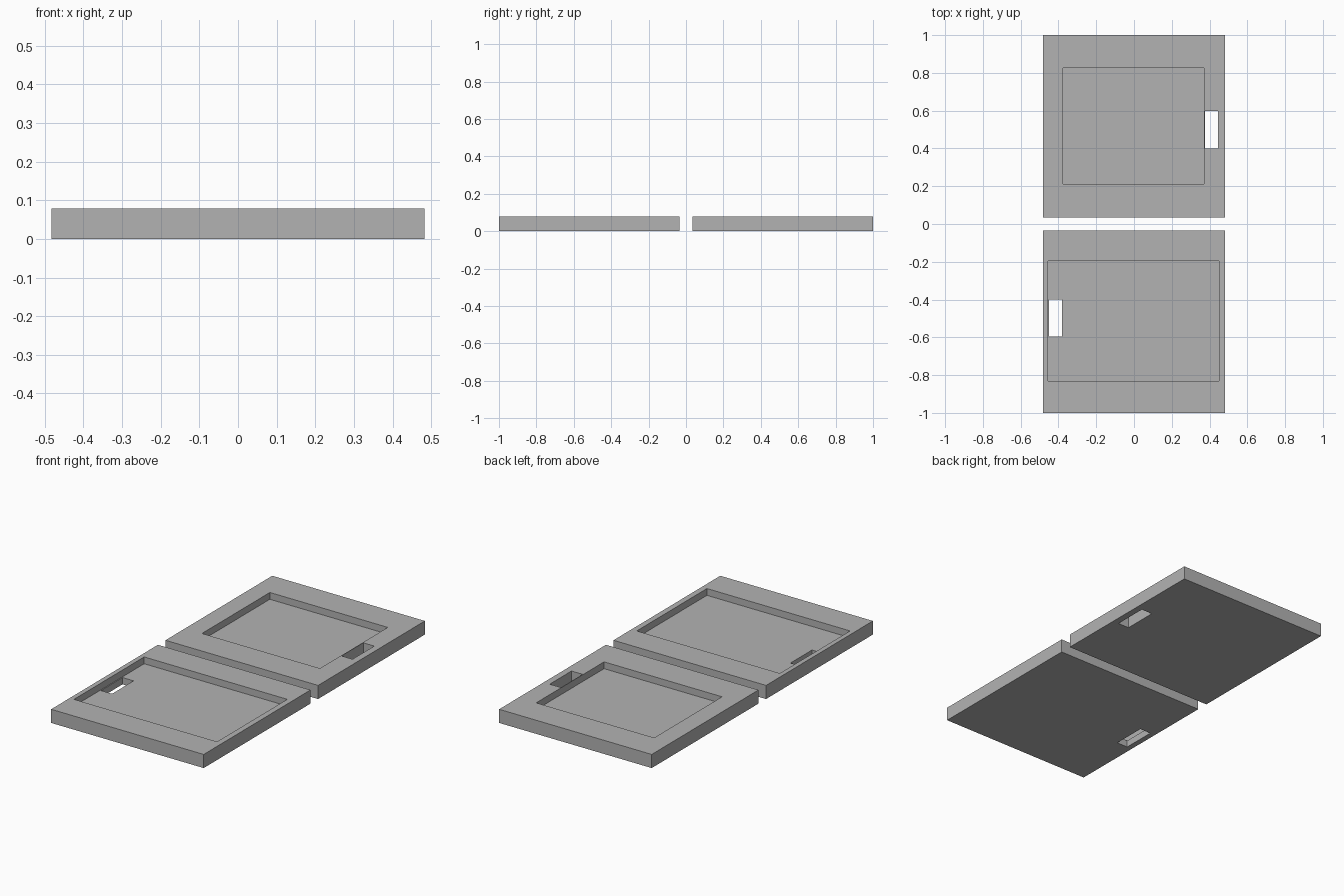
import bpy
import bmesh

if "Cube" in bpy.data.objects:
    bpy.data.objects.remove(bpy.data.objects["Cube"], do_unlink=True)

HALF_WIDTH = 0.483
THICKNESS = 0.078
FLOOR = THICKNESS / 2
GAP = 0.034

grey = bpy.data.materials.new("plain grey")
grey.use_nodes = True
colour = (0.45, 0.45, 0.45, 1)
grey.diffuse_color = colour
grey.node_tree.nodes["Principled BSDF"].inputs["Base Color"].default_value = colour


def box(name, x, y, z):
    """Box spanning the given (low, high) ranges."""
    bm = bmesh.new()
    bmesh.ops.create_cube(bm, size=1)
    for v in bm.verts:
        v.co = [r[0] if c < 0 else r[1] for c, r in zip(v.co, (x, y, z))]
    mesh = bpy.data.meshes.new(name)
    bm.to_mesh(mesh)
    bm.free()
    mesh.materials.append(grey)
    obj = bpy.data.objects.new(name, mesh)
    bpy.context.collection.objects.link(obj)
    return obj


def cut(target, cutter):
    """Subtract a cutter from the target, then discard it."""
    cutter.hide_render = True
    mod = target.modifiers.new("cut", "BOOLEAN")
    mod.operation = "DIFFERENCE"
    mod.solver = "EXACT"
    mod.object = cutter
    with bpy.context.temp_override(object=target, active_object=target):
        bpy.ops.object.modifier_apply(modifier=mod.name)
    bpy.data.objects.remove(cutter, do_unlink=True)


def tray(name, y, pocket_x, pocket_y, slot_x, slot_y):
    """Square slab with a shallow pocket and a slot right through."""
    slab = box(name, (-HALF_WIDTH, HALF_WIDTH), y, (0, THICKNESS))
    cut(slab, box("pocket_cutter", pocket_x, pocket_y, (FLOOR, THICKNESS + 0.1)))
    cut(slab, box("slot_cutter", slot_x, slot_y, (-0.1, THICKNESS + 0.1)))


# Front tray: wide pocket, slot in its floor
tray("front_tray", (-1, -GAP), (-0.456, 0.45), (-0.832, -0.197),
     (-0.451, -0.381), (-0.595, -0.4))

# Back tray: squarer pocket, slot in the rim just beside it
tray("back_tray", (GAP, 1), (-0.376, 0.371), (0.211, 0.825),
     (0.375, 0.445), (0.4, 0.597))
